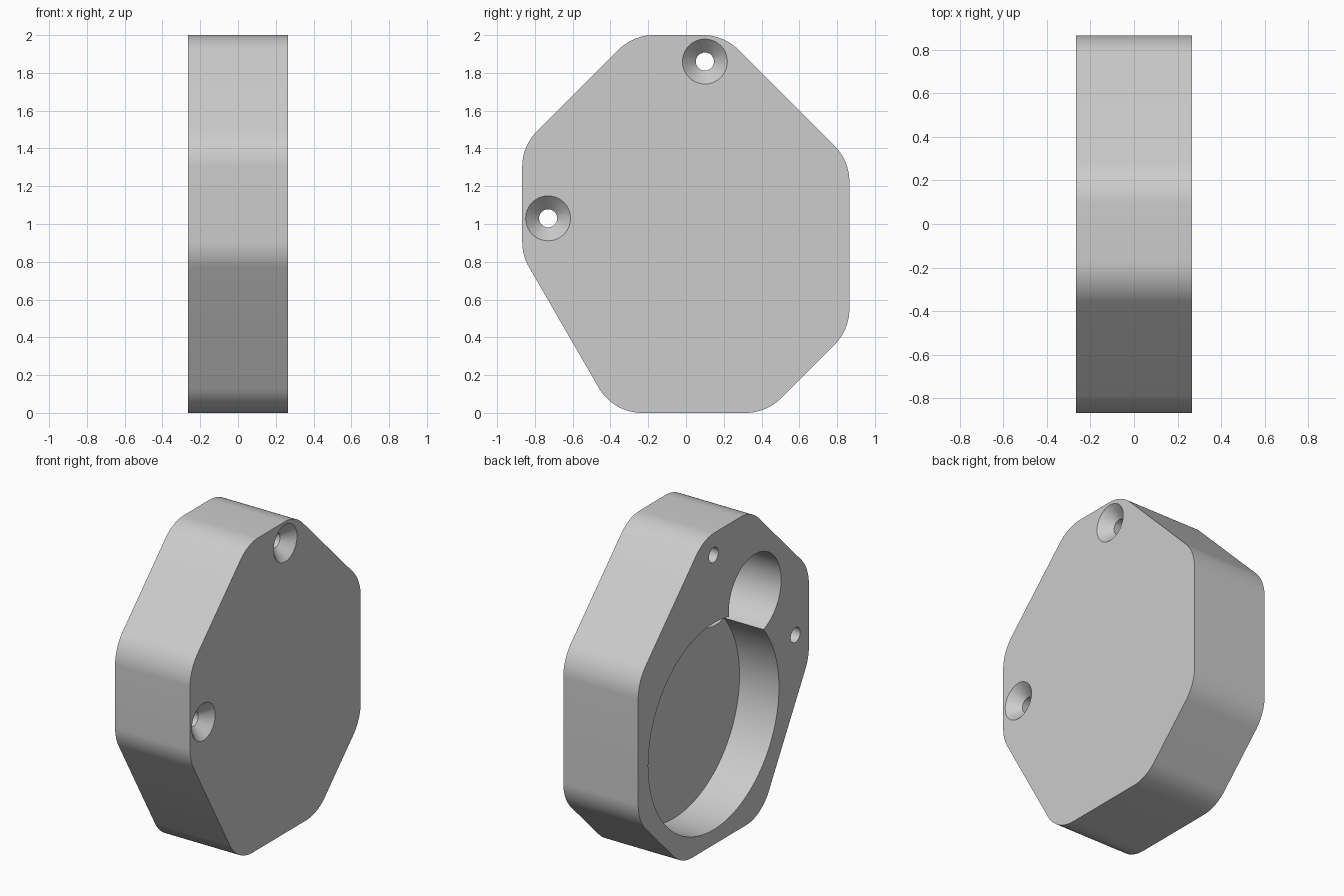
import bpy
import bmesh
from math import pi, tan
from mathutils import Matrix, Vector

if "Cube" in bpy.data.objects:
    bpy.data.objects.remove(bpy.data.objects["Cube"], do_unlink=True)

HALF = 0.266          # half of the plate thickness
FILLET = 0.265        # rounding of the outline corners
STEPS = 12            # segments per rounded corner

grey = bpy.data.materials.new("light grey")
grey.use_nodes = True
grey.diffuse_color = (0.604, 0.604, 0.604, 1)
grey.node_tree.nodes["Principled BSDF"].inputs["Base Color"].default_value = grey.diffuse_color


def add_object(name, bm):
    bmesh.ops.recalc_face_normals(bm, faces=bm.faces)
    mesh = bpy.data.meshes.new(name)
    bm.to_mesh(mesh)
    bm.free()
    mesh.materials.append(grey)
    obj = bpy.data.objects.new(name, mesh)
    bpy.context.collection.objects.link(obj)
    return obj


def rounded(corners, radius):
    """Replace each corner of a convex outline by a tangent arc."""
    points = []
    for i, corner in enumerate(corners):
        p = Vector(corner)
        a = (Vector(corners[i - 1]) - p).normalized()
        b = (Vector(corners[(i + 1) % len(corners)]) - p).normalized()
        reach = radius / tan(a.angle(b) / 2)
        centre = p + (a + b).normalized() * (reach ** 2 + radius ** 2) ** 0.5
        start = (p + a * reach - centre).normalized()
        end = (p + b * reach - centre).normalized()
        for k in range(STEPS + 1):
            points.append(centre + start.slerp(end, k / STEPS) * radius)
    return points


def cutter(y, z, x0, x1, r0, r1, segments):
    """Round cutter along x from x0 (radius r0) to x1 (radius r1)."""
    bm = bmesh.new()
    place = Matrix.Translation(((x0 + x1) / 2, y, z)) @ Matrix.Rotation(pi / 2, 4, 'Y')
    bmesh.ops.create_cone(bm, cap_ends=True, segments=segments, radius1=r0,
                          radius2=r1, depth=x1 - x0, matrix=place)
    obj = add_object("cutter", bm)
    obj.hide_render = True
    return obj


# Housing body: rounded eight-sided outline in the y-z plane, extruded along x
outline = [(-0.385, 0), (0.425, 0), (0.865, 0.44), (0.865, 1.335),
           (0.2, 2), (-0.28, 2), (-0.867, 1.413), (-0.867, 0.834)]
bm = bmesh.new()
face = bm.faces.new([bm.verts.new((-HALF, p.x, p.y)) for p in rounded(outline, FILLET)])
side = bmesh.ops.extrude_face_region(bm, geom=[face])["geom"]
bmesh.ops.translate(bm, vec=(2 * HALF, 0, 0),
                    verts=[v for v in side if isinstance(v, bmesh.types.BMVert)])
housing = add_object("housing", bm)

# Large shallow pocket and small deeper pocket, open on the -x side
OUT = 0.02
cutters = [
    cutter(0.1, 0.76, -HALF - OUT, -HALF + 0.28, 0.663, 0.663, 128),
    cutter(-0.32, 1.44, -HALF - OUT, -HALF + 0.43, 0.265, 0.265, 80),
]
# Two through holes with countersinks on the +x side
for y, z in ((0.1, 1.86), (-0.73, 1.03)):
    cutters.append(cutter(y, z, -HALF - OUT, HALF + OUT, 0.048, 0.048, 40))
    cutters.append(cutter(y, z, HALF - 0.072, HALF + OUT, 0.047, 0.119 + OUT, 40))

# Cut the openings and discard the cutters
bpy.context.view_layer.objects.active = housing
housing.select_set(True)
for tool in cutters:
    cut = housing.modifiers.new("cut", 'BOOLEAN')
    cut.operation = 'DIFFERENCE'
    cut.solver = 'EXACT'
    cut.object = tool
    bpy.ops.object.modifier_apply(modifier=cut.name)
    bpy.data.objects.remove(tool, do_unlink=True)

bpy.ops.object.shade_smooth_by_angle(angle=pi / 7)
